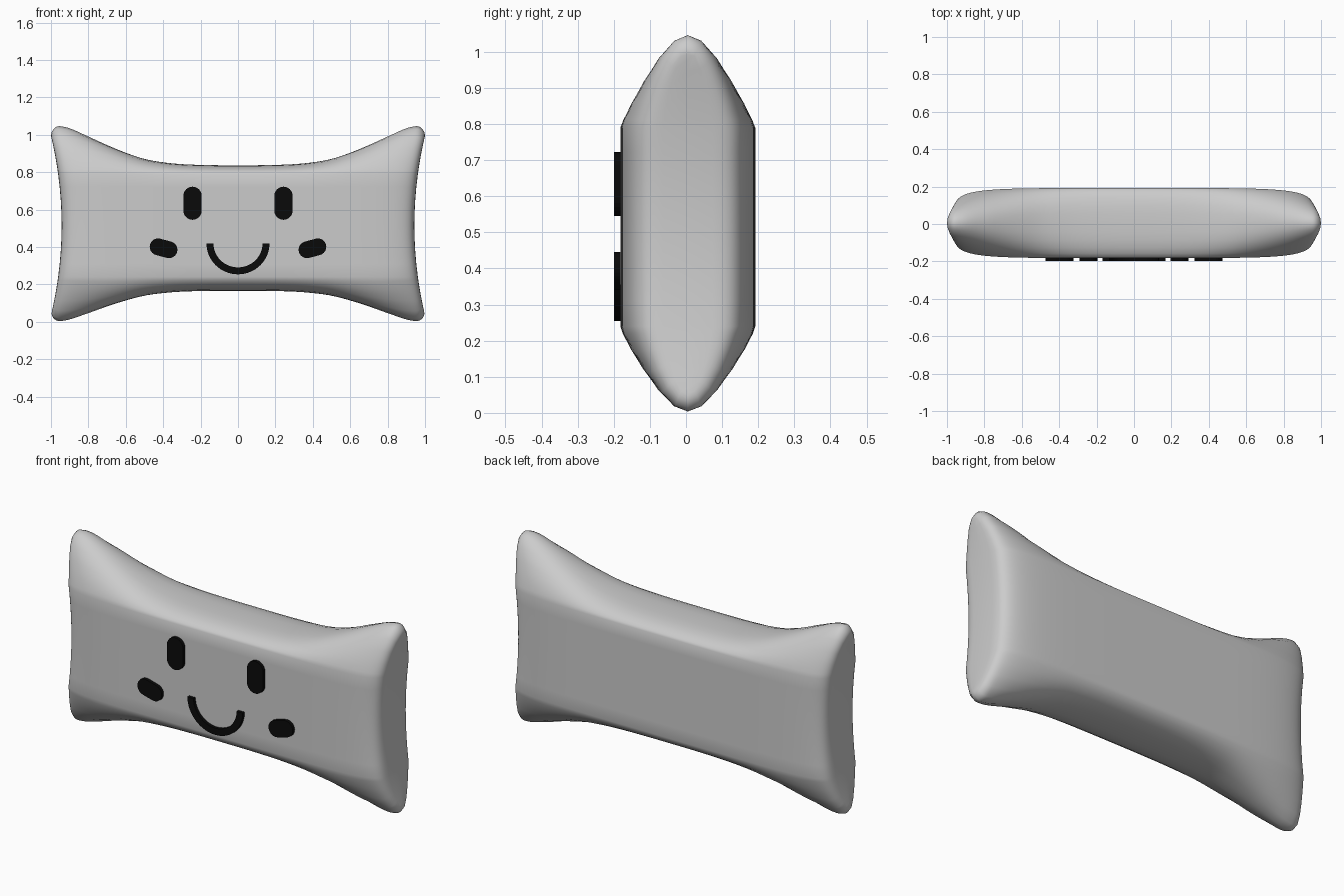
import bpy, bmesh
from math import sin, cos, pi, radians

if "Cube" in bpy.data.objects:
    bpy.data.objects.remove(bpy.data.objects["Cube"])

Y0, T = 0.005, 0.187          # depth centre and half thickness
Z_LO, Z_HI = 0.24, 0.79       # limits of the flat front and back
RISE = [(0, 0), (.15, .003), (.3, .028), (.4, .075), (.5, .16), (.6, .315),
        (.7, .51), (.8, .73), (.9, .94), (.96, 1), (1, 1)]


def rise(s):
    # smooth cubic through the outline points
    s = abs(s)
    n = len(RISE)
    slope = lambda j: 0 if j in (0, n - 1) else (
        (RISE[j + 1][1] - RISE[j - 1][1]) / (RISE[j + 1][0] - RISE[j - 1][0]))
    for i in range(n - 1):
        (a, p), (b, q) = RISE[i], RISE[i + 1]
        if s <= b + 1e-9:
            h, t = b - a, (s - a) / (b - a)
            return ((2*t**3 - 3*t*t + 1) * p + (t**3 - 2*t*t + t) * h * slope(i)
                    + (3*t*t - 2*t**3) * q + (t**3 - t*t) * h * slope(i + 1))
    return 1


def make_object(name, bm, mat=None):
    bmesh.ops.recalc_face_normals(bm, faces=bm.faces)
    me = bpy.data.meshes.new(name)
    bm.to_mesh(me)
    bm.free()
    ob = bpy.data.objects.new(name, me)
    bpy.context.collection.objects.link(ob)
    if mat:
        me.materials.append(mat)
    return ob


def section(s):
    # one closed slice across the cushion at s in -1..1
    g = rise(s)
    k = max(0, 1 - abs(s) ** 5.5) ** (1 / 5.5)
    drop = 0.055 * (1 - max(0, 1 - (max(0, abs(s) - .95) / .05) ** 2) ** .5)
    top, bottom = .837 + .21 * g - drop, .166 - .163 * g + drop
    p, q = 3 - g, 1.6 - .5 * g
    half = []
    arc = 12
    for i in range(arc + 1):                       # top arc, front to back
        u = -cos(pi * i / arc)
        half.append((u, Z_HI + (top - Z_HI) * (1 - abs(u) ** p) ** (1 / q)))
    for i in range(1, 8):                          # flat back
        half.append((1, Z_HI + (Z_LO - Z_HI) * i / 8))
    for i in range(arc + 1):                       # bottom arc
        u = cos(pi * i / arc)
        half.append((u, Z_LO - (Z_LO - bottom) * (1 - abs(u) ** p) ** (1 / q)))
    for i in range(1, 8):                          # flat front
        half.append((-1, Z_LO + (Z_HI - Z_LO) * i / 8))
    pts = []
    for u, z in half:
        w = min(1, abs(z - .515) / .48)
        x = s * (1 - .057 * (1 - w * w) * abs(s) ** 4)   # pinched ends
        pts.append((x, Y0 + u * T * k, z))
    return pts


# cushion body
bm = bmesh.new()
N = 80
rings = [[bm.verts.new(p) for p in section(sin(pi * (i / N - .5)))] for i in range(N + 1)]
for a, b in zip(rings, rings[1:]):
    for j in range(len(a)):
        m = (j + 1) % len(a)
        bm.faces.new((a[j], a[m], b[m], b[j]))
bmesh.ops.remove_doubles(bm, verts=bm.verts, dist=1e-5)
# the end slices are flat lines: join their matching front and back points
end_verts = [v for v in bm.verts if abs(v.co.y - Y0) < 1e-4 and v.is_boundary]
bmesh.ops.remove_doubles(bm, verts=end_verts, dist=.002)
cushion = make_object("cushion", bm)
for f in cushion.data.polygons:
    f.use_smooth = True

# black face details
black = bpy.data.materials.new("black")
black.diffuse_color = (0.003, 0.003, 0.003, 1)
black.use_nodes = True
black.node_tree.nodes["Principled BSDF"].inputs["Base Color"].default_value = black.diffuse_color


def plate(name, outline):
    # flat shape in the xz plane, pushed forward from the cushion front
    bm = bmesh.new()
    face = bm.faces.new([bm.verts.new((x, -.172, z)) for x, z in outline])
    out = bmesh.ops.extrude_face_region(bm, geom=[face])["geom"]
    for v in out:
        if isinstance(v, bmesh.types.BMVert):
            v.co.y = -.199
    return make_object(name, bm, black)


def capsule(cx, cz, length, width, tilt):
    r, a = width / 2, radians(tilt)
    pts = []
    for end in (0, 1):
        for i in range(13):
            t = a - pi / 2 + end * pi + pi * i / 12
            d = (length / 2 - r) * (1 - 2 * end)
            pts.append((cx + d * cos(a) + r * cos(t), cz + d * sin(a) + r * sin(t)))
    return pts


for side, label in ((-1, "left"), (1, "right")):
    plate(label + "_eye", capsule(side * .243, .634, .177, .098, 90))
    plate(label + "_cheek", capsule(side * .398, .393, .15, .09, side * 15))

# smile: half ring
angles = [pi + pi * i / 32 for i in range(33)]
ring = lambda r: [(r * cos(t), .418 + (r - .004) * sin(t)) for t in angles]
plate("smile", ring(.168) + ring(.131)[::-1])
